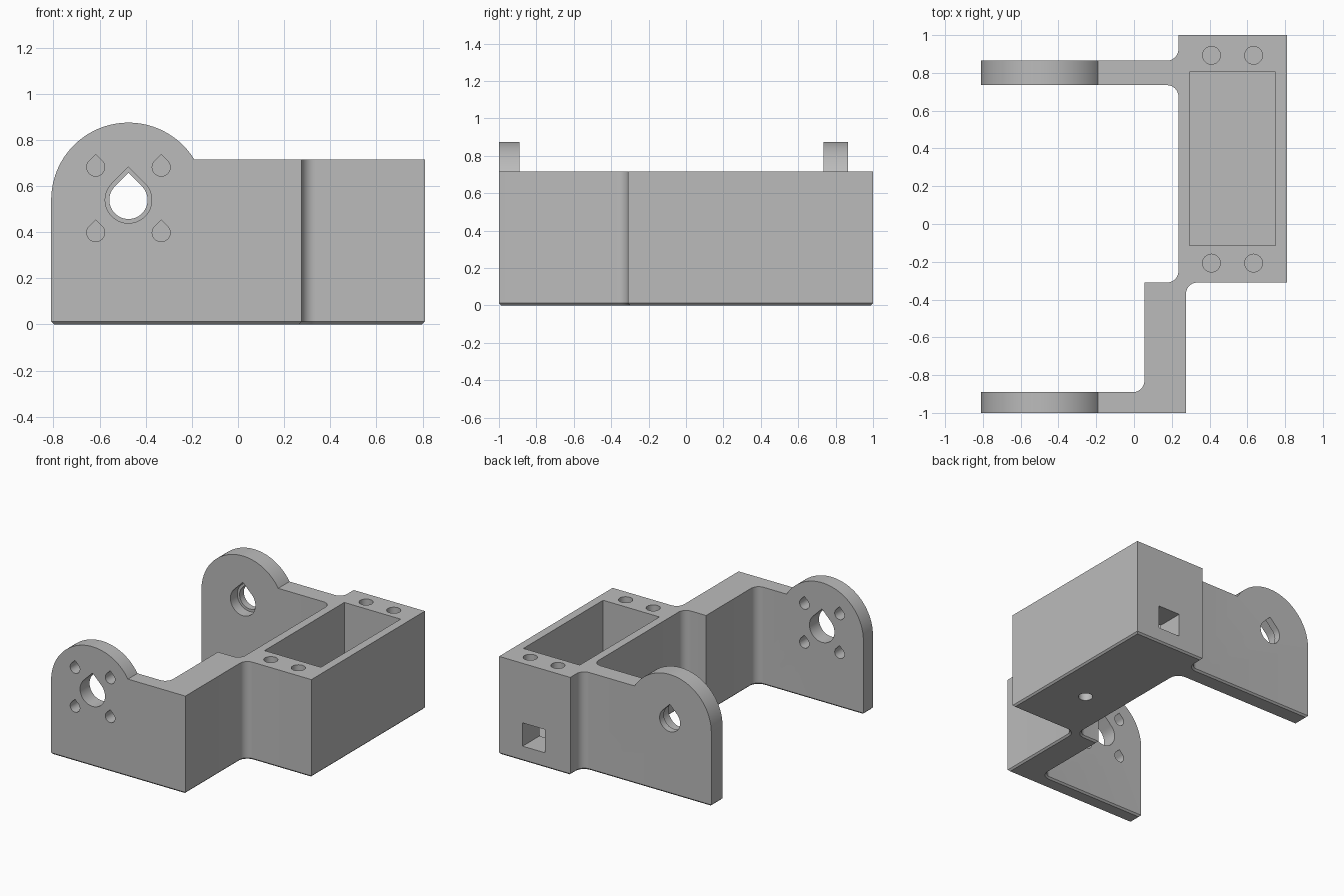
import bpy, bmesh
from math import sin, cos, pi, radians, asin
from mathutils import Vector

if "Cube" in bpy.data.objects:
    bpy.data.objects.remove(bpy.data.objects["Cube"], do_unlink=True)

# Single grey plastic
grey = bpy.data.materials.new("grey plastic")
grey.use_nodes = True
grey.diffuse_color = (0.5, 0.5, 0.5, 1)
grey.node_tree.nodes["Principled BSDF"].inputs["Base Color"].default_value = (0.5, 0.5, 0.5, 1)


def prism(name, points, axis, lo, hi, chamfer=0):
    """Extrude a 2D outline along z (plan) or y (front elevation)."""
    bm = bmesh.new()
    place = (lambda a, b, h: (a, b, h)) if axis == "z" else (lambda a, b, h: (a, h, b))
    base = bm.faces.new([bm.verts.new(place(a, b, lo)) for a, b in points])
    top = bmesh.ops.extrude_face_region(bm, geom=[base], use_keep_orig=True)["geom"]
    shift = Vector(place(0, 0, hi - lo))
    bmesh.ops.translate(bm, vec=shift, verts=[g for g in top if isinstance(g, bmesh.types.BMVert)])
    bmesh.ops.recalc_face_normals(bm, faces=bm.faces)
    if chamfer:
        bmesh.ops.bevel(bm, geom=list(base.edges), offset=chamfer, segments=1, affect="EDGES")
    mesh = bpy.data.meshes.new(name)
    bm.to_mesh(mesh)
    bm.free()
    mesh.materials.append(grey)
    obj = bpy.data.objects.new(name, mesh)
    bpy.context.collection.objects.link(obj)
    return obj


def arc(cx, cy, r, start, end, steps):
    return [(cx + r * cos(start + (end - start) * i / steps),
             cy + r * sin(start + (end - start) * i / steps)) for i in range(steps + 1)]


def circle(cx, cy, r):
    return arc(cx, cy, r, 0, 2 * pi, 48)[:-1]


def teardrop(cx, cz, r):
    return arc(cx, cz, r, pi * 3 / 4, pi * 9 / 4, 36) + [(cx, cz + r * 2 ** 0.5)]


def rect(x0, x1, y0, y1):
    return [(x0, y0), (x1, y0), (x1, y1), (x0, y1)]


def fillet(corners, r, steps=10):
    """Round the right-angle corners flagged True."""
    out = []
    for i, (x, y, rounded) in enumerate(corners):
        p = Vector((x, y))
        if not rounded:
            out.append(p)
            continue
        u = (Vector(corners[i - 1][:2]) - p).normalized()
        v = (Vector(corners[(i + 1) % len(corners)][:2]) - p).normalized()
        for k in range(steps + 1):
            t = pi / 2 * k / steps
            out.append(p + r * (u + v) - r * (v * cos(t) + u * sin(t)))
    return out


# Plan outline: box, two arms and the offset link
LEFT, RIGHT, BOX, LINK = -0.81, 0.81, 0.235, 0.275
plan = [(LEFT, 0.865, 0), (LEFT, 0.735, 0), (BOX, 0.735, 1), (BOX, -0.31, 1),
        (0.055, -0.31, 0), (0.055, -0.89, 1), (LEFT, -0.89, 0), (LEFT, -1, 0),
        (LINK, -1, 0), (LINK, -0.31, 1), (RIGHT, -0.31, 0), (RIGHT, 1, 0),
        (BOX, 1, 0), (BOX, 0.865, 1)]
bracket = prism("bracket", fillet(plan, 0.06), "z", 0, 1, chamfer=0.012)

# Top trim that leaves a round ear on each arm
HX, HZ, EAR, DECK = -0.475, 0.54, 0.335, 0.715
ear_arc = arc(HX, HZ, EAR, pi, asin((DECK - HZ) / EAR), 56)
trim = [(-1.2, 1.2), (-1.2, HZ)] + ear_arc + [(1.2, DECK), (1.2, 1.2)]
cutters = [prism("top_trim", trim, "y", -1.2, 1.2)]

# Box pocket, cable window and blind hole underneath
cutters += [prism("pocket", rect(0.295, 0.75, -0.115, 0.805), "z", 0.1, 1.2),
            prism("cable_window", rect(0.44, 0.62, 0.11, 0.28), "y", 0.75, 1.2),
            prism("base_hole", circle(0.52, 0.11, 0.048), "z", -0.1, 0.08)]

# Screw holes at both ends of the pocket
for x in (0.41, 0.633):
    for y in (0.893, -0.207):
        cutters.append(prism("screw_hole", circle(x, y, 0.047), "z", 0.3, 1.2))

# Bearing holes: plain in the front arm, stepped in the back arm
cutters += [prism("front_bore", teardrop(HX, HZ, 0.101), "y", -1.2, -0.6),
            prism("back_bore", teardrop(HX, HZ, 0.083), "y", 0.6, 1.2),
            prism("back_counterbore", teardrop(HX, HZ, 0.101), "y", 0.6, 0.815)]

# Four small fixing holes around the front bore
for dx in (-0.142, 0.142):
    for dz in (-0.142, 0.142):
        cutters.append(prism("fixing_hole", teardrop(HX + dx, HZ + dz, 0.039), "y", -1.2, -0.6))

# Cut everything out of the bracket
for cutter in cutters:
    mod = bracket.modifiers.new("cut", "BOOLEAN")
    mod.operation, mod.solver, mod.object = "DIFFERENCE", "EXACT", cutter
depsgraph = bpy.context.evaluated_depsgraph_get()
bracket.data = bpy.data.meshes.new_from_object(bracket.evaluated_get(depsgraph))
bracket.modifiers.clear()
for cutter in cutters:
    bpy.data.objects.remove(cutter, do_unlink=True)

# Smooth the curved walls, keep edges sharp
for o in bpy.context.selected_objects:
    o.select_set(False)
bpy.context.view_layer.objects.active = bracket
bracket.select_set(True)
bpy.ops.object.shade_smooth_by_angle(angle=radians(30))
